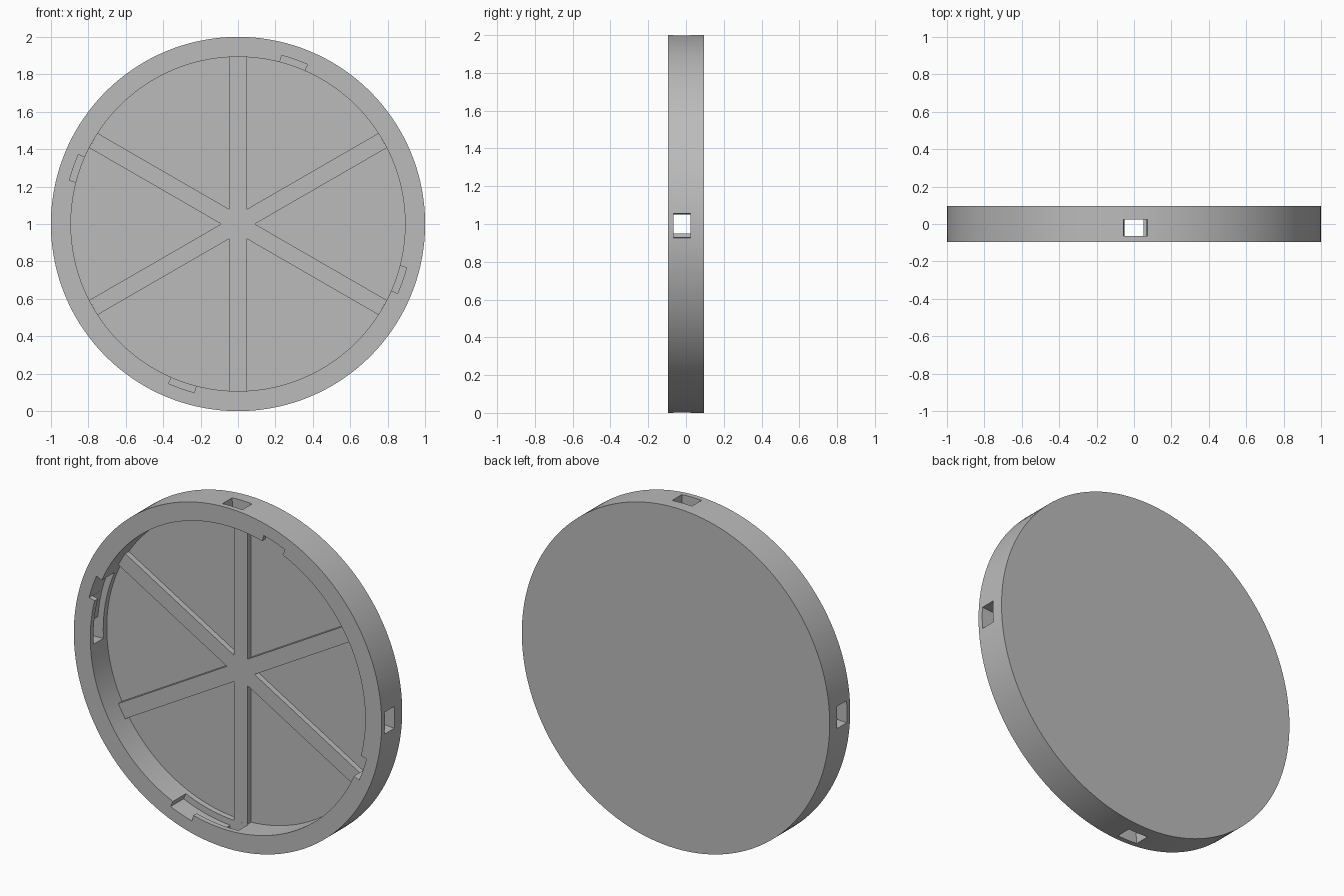
import bpy, bmesh
from math import sin, cos, radians, pi

cube = bpy.data.objects.get("Cube")
if cube:
    bpy.data.objects.remove(cube, do_unlink=True)

grey = bpy.data.materials.new("plain grey")
grey.use_nodes = True
COLOUR = (0.5, 0.5, 0.5, 1)
grey.diffuse_color = COLOUR
grey.node_tree.nodes["Principled BSDF"].inputs["Base Color"].default_value = COLOUR

FRONT, BACK = -0.095, 0.095
FLOOR, LEDGE = 0.058, 0.025
INNER, GROOVE = 0.893, 0.93


def make_object(name, bm):
    bmesh.ops.recalc_face_normals(bm, faces=bm.faces)
    mesh = bpy.data.meshes.new(name)
    bm.to_mesh(mesh)
    bm.free()
    mesh.materials.append(grey)
    obj = bpy.data.objects.new(name, mesh)
    bpy.context.collection.objects.link(obj)
    return obj


def prism(bm, outline, y0, y1):
    """Extrude an (x, z) outline from y0 to y1."""
    face = bm.faces.new([bm.verts.new((x, y0, z)) for x, z in outline])
    new = bmesh.ops.extrude_face_region(bm, geom=[face])["geom"]
    verts = [v for v in new if isinstance(v, bmesh.types.BMVert)]
    bmesh.ops.translate(bm, verts=verts, vec=(0, y1 - y0, 0))


def arc(radius, start, end, steps):
    """Points on a circle, angles in degrees clockwise from the top."""
    angles = [radians(start + (end - start) * i / steps) for i in range(steps + 1)]
    return [(radius * sin(a), 1 + radius * cos(a)) for a in angles]


def sectors(name, r0, r1, start, end, y0, y1):
    """Four equal ring sectors, a quarter turn apart."""
    bm = bmesh.new()
    for turn in (0, 90, 180, 270):
        a, b = start + turn, end + turn
        prism(bm, arc(r0, a, b, 8) + arc(r1, b, a, 8), y0, y1)
    obj = make_object(name, bm)
    obj.hide_render = True
    return obj


# Shallow round lid, open at the front
bm = bmesh.new()
STEPS = 144
profile = [(GROOVE * 0, BACK), (1, BACK), (1, FRONT), (INNER, FRONT), (INNER, FLOOR), (0, FLOOR)]
rings = []
for r, y in profile:
    if r == 0:
        rings.append([bm.verts.new((0, y, 1))] * STEPS)
    else:
        rings.append([bm.verts.new((x, y, z)) for x, z in arc(r, 0, 360, STEPS)[:-1]])
for a, b in zip(rings, rings[1:]):
    for i in range(STEPS):
        j = (i + 1) % STEPS
        quad = list(dict.fromkeys([a[i], a[j], b[j], b[i]]))
        bm.faces.new(quad)
bmesh.ops.dissolve_limit(bm, angle_limit=0.001, verts=bm.verts, edges=bm.edges)
lid = make_object("lid", bm)

# Locking grooves, their front entries, and the windows through the rim
cutters = [
    sectors("groove_cutter", 0.86, GROOVE, -3.2, 23.5, -0.065, LEDGE),
    sectors("entry_cutter", 0.86, GROOVE, 14.5, 23.5, -0.15, LEDGE),
    sectors("window_cutter", 0.86, 1.05, -3.2, 4.2, -0.065, LEDGE),
]
bpy.context.view_layer.objects.active = lid
for cutter in cutters:
    mod = lid.modifiers.new(cutter.name, "BOOLEAN")
    mod.operation = "DIFFERENCE"
    mod.solver = "EXACT"
    mod.object = cutter
    bpy.ops.object.modifier_apply(modifier=mod.name)
    bpy.data.objects.remove(cutter, do_unlink=True)

# Six-armed stiffening ribs as one star outline
bm = bmesh.new()
outline = []
half = 0.045
reach = INNER - 0.0005
for k in range(6):
    a = k * pi / 3
    for along, side in ((reach, -half), (reach, half), (half * 3 ** 0.5, half)):
        outline.append((along * sin(a) + side * cos(a), 1 + along * cos(a) - side * sin(a)))
prism(bm, outline, LEDGE, FLOOR + 0.01)
ribs = make_object("ribs", bm)

bpy.ops.object.select_all(action="DESELECT")
lid.select_set(True)
bpy.ops.object.shade_smooth_by_angle(angle=radians(30))
